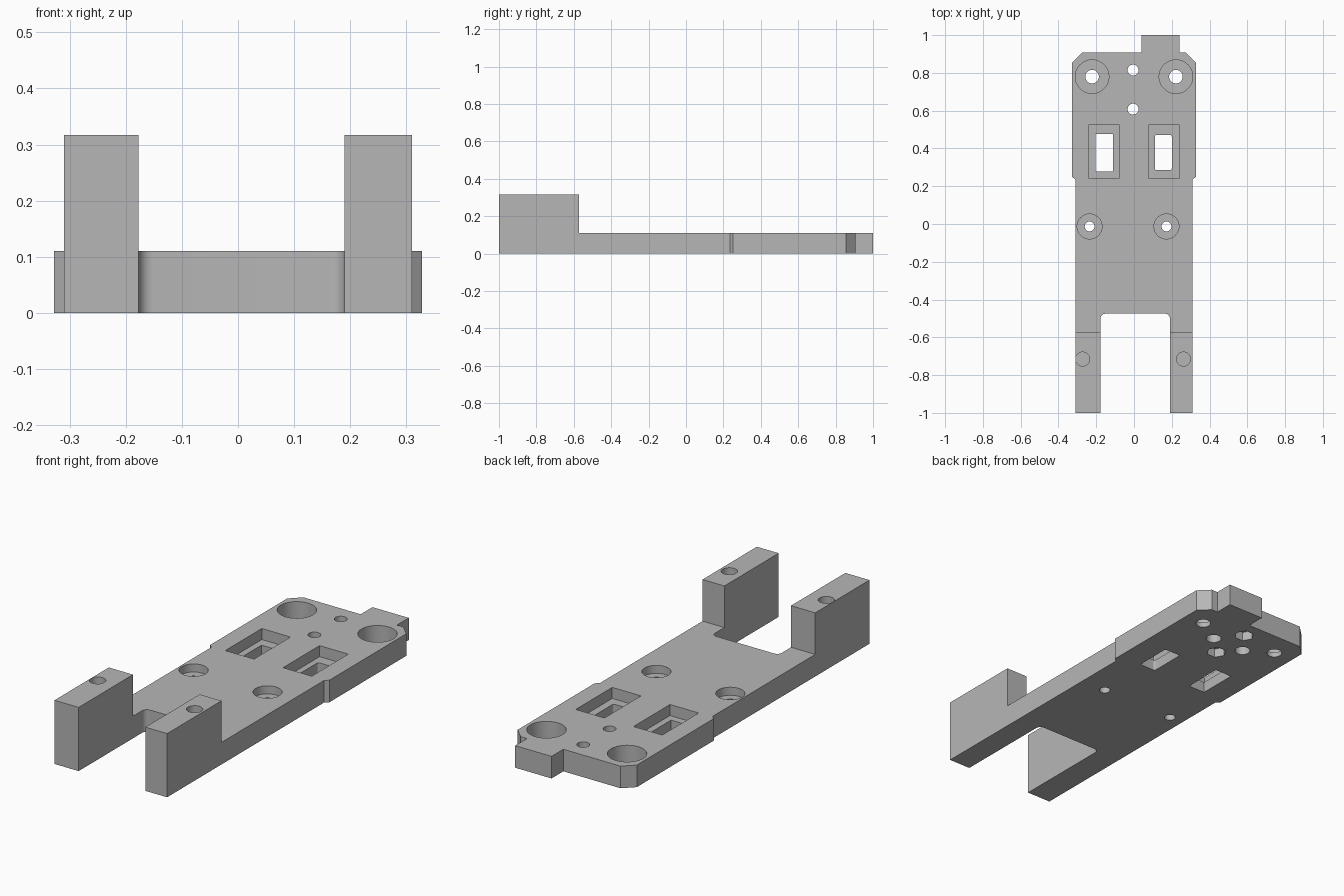
import bpy, bmesh, math
from mathutils import Vector

if "Cube" in bpy.data.objects:
    bpy.data.objects.remove(bpy.data.objects["Cube"], do_unlink=True)

THICK = 0.11      # plate thickness
TALL = 0.317      # prong height
OVER = 0.02       # how far cutters pass a surface

grey = bpy.data.materials.new("machined_grey")
grey.use_nodes = True
grey.diffuse_color = (0.47, 0.47, 0.47, 1)
grey.node_tree.nodes["Principled BSDF"].inputs["Base Color"].default_value = (0.47, 0.47, 0.47, 1)


def prism(name, points, z0, z1):
    """Extrude a flat outline from z0 to z1."""
    bm = bmesh.new()
    face = bm.faces.new([bm.verts.new((x, y, z0)) for x, y in points])
    top = bmesh.ops.extrude_face_region(bm, geom=[face])["geom"]
    bmesh.ops.translate(bm, vec=(0, 0, z1 - z0),
                        verts=[v for v in top if isinstance(v, bmesh.types.BMVert)])
    bmesh.ops.recalc_face_normals(bm, faces=bm.faces[:])
    mesh = bpy.data.meshes.new(name)
    bm.to_mesh(mesh)
    bm.free()
    mesh.materials.append(grey)
    obj = bpy.data.objects.new(name, mesh)
    bpy.context.collection.objects.link(obj)
    return obj


def circle(x, y, r, sides=40):
    return [(x + r * math.cos(math.tau * i / sides), y + r * math.sin(math.tau * i / sides))
            for i in range(sides)]


def rect(x0, x1, y0, y1, r=0.0):
    """Rectangle outline, with rounded corners when r is given."""
    if not r:
        return [(x0, y0), (x1, y0), (x1, y1), (x0, y1)]
    corners = [(x1 - r, y1 - r), (x0 + r, y1 - r), (x0 + r, y0 + r), (x1 - r, y0 + r)]
    return [(cx + r * math.cos(a), cy + r * math.sin(a))
            for q, (cx, cy) in enumerate(corners)
            for a in [math.pi / 2 * (q + i / 6) for i in range(7)]]


def combine(body, tool, operation):
    mod = body.modifiers.new("shape", 'BOOLEAN')
    mod.operation, mod.solver, mod.object = operation, 'EXACT', tool
    bpy.context.view_layer.objects.active = body
    bpy.ops.object.modifier_apply(modifier=mod.name)
    bpy.data.objects.remove(tool, do_unlink=True)


# Base plate with chamfered rear corners and the offset rear tab
plate = prism("mounting_plate", [
    (-0.31, -1), (0.31, -1), (0.31, 0.235), (0.328, 0.25), (0.328, 0.855),
    (0.275, 0.907), (0.24, 0.907), (0.24, 1), (0.04, 1), (0.04, 0.907),
    (-0.275, 0.907), (-0.328, 0.855), (-0.328, 0.25), (-0.31, 0.235)], 0, THICK)

# Tall block across the front, later split into two prongs
combine(plate, prism("prong_block", rect(-0.31, 0.31, -1, -0.573), 0, TALL), 'UNION')


def cut(points, z0, z1):
    combine(plate, prism("cutter", points, z0, z1), 'DIFFERENCE')


def through(points):
    cut(points, -OVER, THICK + OVER)


def recess(points, depth):
    cut(points, THICK - depth, THICK + OVER)


# Rounded front notch between the prongs
cut(rect(-0.177, 0.19, -1.3, -0.475, 0.025), -OVER, TALL + OVER)

# Blind holes in the prong tops
for x in (-0.272, 0.262):
    cut(circle(x, -0.715, 0.037), TALL - 0.15, TALL + OVER)

# Counterbored screw holes: rear pair deep, middle pair shallow
for x, y, r_bore, depth, r_hole in ((-0.222, 0.78, 0.089, 0.085, 0.036),
                                    (0.222, 0.78, 0.089, 0.085, 0.036),
                                    (-0.235, -0.013, 0.066, 0.04, 0.026),
                                    (0.172, -0.013, 0.066, 0.04, 0.026)):
    recess(circle(x, y, r_bore), depth)
    through(circle(x, y, r_hole))

# Centre holes with hexagonal nut pockets underneath
for y in (0.815, 0.608):
    through(circle(-0.005, y, 0.029))
    cut(circle(-0.005, y, 0.047, 6), -OVER, 0.045)

# Blind round holes underneath
for x in (-0.09, 0.09):
    cut(circle(x, 0.70, 0.036), -OVER, 0.06)

# Stepped rectangular windows
recess(rect(-0.238, -0.08, 0.24, 0.527), 0.055)
recess(rect(0.08, 0.238, 0.24, 0.527), 0.055)
through(rect(-0.205, -0.112, 0.277, 0.477))
through(rect(0.11, 0.2, 0.285, 0.472, 0.01))

# Smooth the bores while keeping machined edges sharp
bpy.ops.object.select_all(action='DESELECT')
plate.select_set(True)
bpy.context.view_layer.objects.active = plate
bpy.ops.object.shade_smooth_by_angle(angle=math.radians(30))
